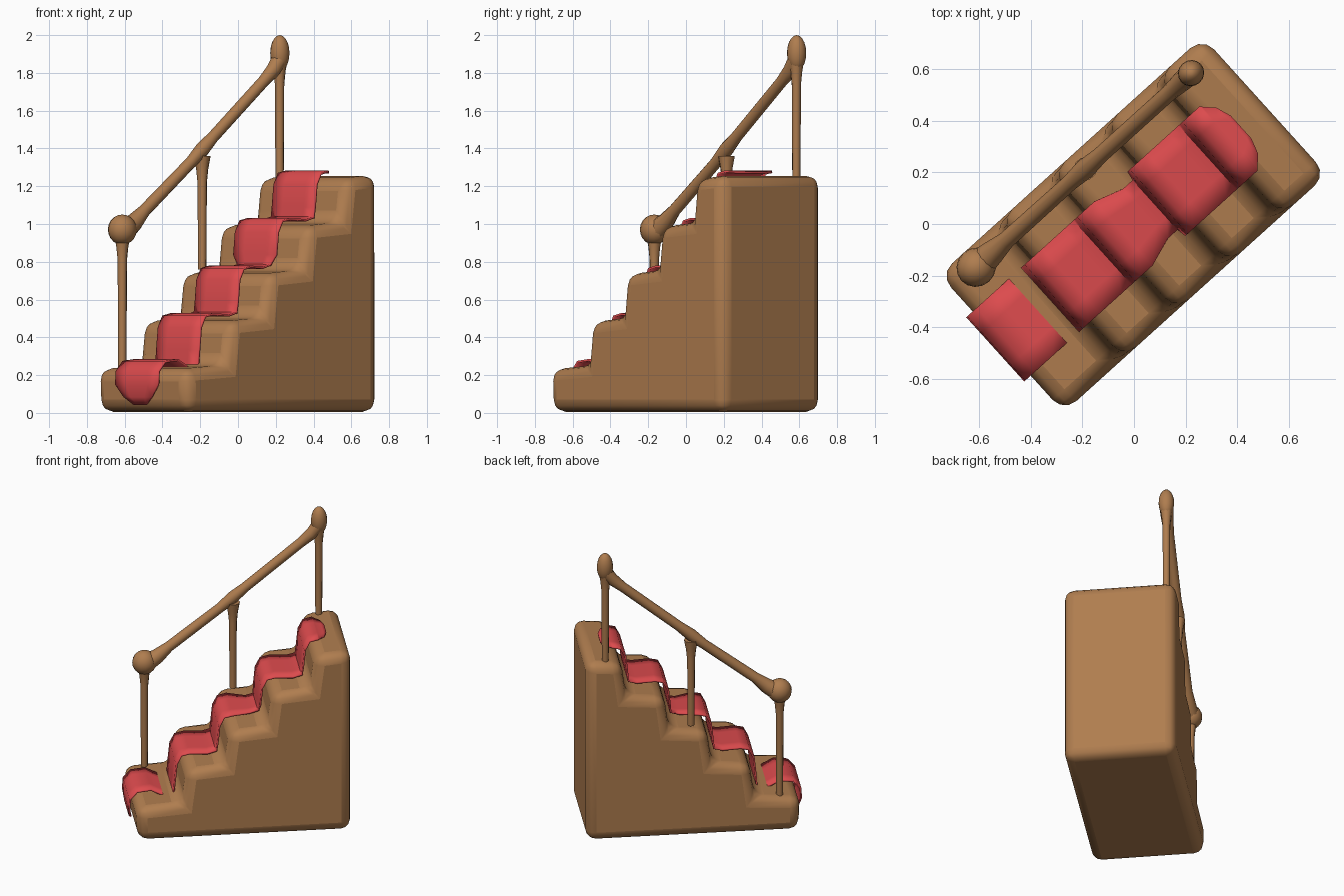
import bpy, bmesh, math
from mathutils import Vector

cube = bpy.data.objects.get("Cube")
if cube:
    bpy.data.objects.remove(cube, do_unlink=True)

TURN = math.radians(42.1)   # the staircase stands turned on the ground
RISERS = [-0.40, -0.125, 0.15, 0.425]
RISE = 0.252
HALF_LEN, HALF_WID = 0.685, 0.36
RAIL_Y = 0.286


def material(name, rgb):
    m = bpy.data.materials.new(name)
    m.use_nodes = True
    m.diffuse_color = (*rgb, 1)
    m.node_tree.nodes["Principled BSDF"].inputs["Base Color"].default_value = (*rgb, 1)
    return m


WOOD = material("warm brown wood", (0.43, 0.205, 0.078))
RED = material("red carpet", (0.72, 0.07, 0.075))


def finish(ob, mat, angle=60):
    ob.data.materials.clear()
    ob.data.materials.append(mat)
    ob.rotation_euler.z = TURN
    bpy.ops.object.select_all(action='DESELECT')
    ob.select_set(True)
    bpy.context.view_layer.objects.active = ob
    if ob.type == 'CURVE':
        bpy.ops.object.convert(target='MESH')
    bpy.ops.object.shade_smooth_by_angle(angle=math.radians(angle))
    return ob


def add_mesh(name, bm):
    bmesh.ops.recalc_face_normals(bm, faces=bm.faces[:])
    me = bpy.data.meshes.new(name)
    bm.to_mesh(me)
    bm.free()
    ob = bpy.data.objects.new(name, me)
    bpy.context.collection.objects.link(ob)
    return ob


# Stair block: stepped side profile pushed across the width, then softened
profile = [(HALF_LEN, 0.005), (-HALF_LEN, 0.005), (-HALF_LEN - 0.01, RISE - 0.02)]
for i, r in enumerate(RISERS):
    z = RISE * (i + 1)
    profile += [(r, z), (r + 0.03, z + RISE - 0.02)]
profile.append((HALF_LEN, RISE * 5))
bm = bmesh.new()
side = bm.faces.new([bm.verts.new((x, -HALF_WID, z)) for x, z in profile])
push = bmesh.ops.extrude_face_region(bm, geom=[side])
bmesh.ops.translate(bm, vec=(0, 2 * HALF_WID, 0),
                    verts=[g for g in push["geom"] if isinstance(g, bmesh.types.BMVert)])
stairs = add_mesh("stair_block", bm)
bev = stairs.modifiers.new("soft edges", 'BEVEL')
bev.width, bev.segments, bev.limit_method = 0.065, 3, 'ANGLE'
finish(stairs, WOOD)

# Carpet runner: path of (along, height, half width) draped over the steps
W = 0.168
path = [(-0.695, 0.045, 0.05), (-0.712, 0.085, 0.11), (-0.72, 0.15, W),
        (-0.715, 0.22, W), (-0.67, 0.27, W), (-0.58, 0.28, W)]
for i, r in enumerate(RISERS):
    z = RISE * (i + 1)
    waist = 0.13 if i == 2 else W
    dip = -0.02 if i == 0 else 0.012
    path += [(r - 0.09, z + dip, waist), (r - 0.035, z + dip + 0.015, waist),
             (r - 0.027, z + 0.08, W), (r - 0.015, z + 0.20, W),
             (r + 0.015, z + 0.258, W), (r + 0.07, z + RISE + 0.018, W),
             ]
path += [(0.50, 1.276, 0.16), (0.54, 1.274, 0.12), (0.56, 1.272, 0.06)]
bm = bmesh.new()
rows = [[bm.verts.new((x, w * t, z)) for t in (-1, -0.5, 0, 0.5, 1)] for x, z, w in path]
for a, b in zip(rows, rows[1:]):
    for k in range(4):
        bm.faces.new((a[k], a[k + 1], b[k + 1], b[k]))
carpet = add_mesh("carpet_runner", bm)
thick = carpet.modifiers.new("thickness", 'SOLIDIFY')
thick.thickness, thick.offset = 0.012, 0
finish(carpet, RED)


# Handrail parts: round tubes with a radius at each point
def tube(name, points):
    cu = bpy.data.curves.new(name, 'CURVE')
    cu.dimensions, cu.bevel_depth, cu.bevel_resolution = '3D', 1.0, 3
    cu.use_fill_caps = True
    sp = cu.splines.new('POLY')
    sp.points.add(len(points) - 1)
    for p, (x, z, r) in zip(sp.points, points):
        p.co, p.radius = (x, RAIL_Y, z, 1), r
    ob = bpy.data.objects.new(name, cu)
    bpy.context.collection.objects.link(ob)
    return finish(ob, WOOD)


def knob(name, x, z, size):
    bm = bmesh.new()
    bmesh.ops.create_uvsphere(bm, u_segments=16, v_segments=10, radius=1)
    bmesh.ops.scale(bm, vec=size, verts=bm.verts[:])
    bmesh.ops.translate(bm, vec=(x, RAIL_Y, z), verts=bm.verts[:])
    return finish(add_mesh(name, bm), WOOD)


for name, x, low, high in (("lower_post", -0.567, 0.23, 0.95),
                           ("middle_post", 0.003, 0.76, 1.36),
                           ("upper_post", 0.555, 1.24, 1.88)):
    tube(name, [(x, low, 0.022), (x, high - 0.14, 0.025),
                (x, high - 0.07, 0.032), (x, high, 0.045)])

tube("handrail", [(-0.56, 0.96, 0.06), (-0.48, 1.01, 0.048), (-0.41, 1.07, 0.034),
                  (-0.08, 1.325, 0.032), (0.003, 1.395, 0.04), (0.08, 1.46, 0.032),
                  (0.44, 1.755, 0.032), (0.51, 1.815, 0.04), (0.56, 1.88, 0.045)])

knob("lower_knob", -0.567, 0.97, (0.078, 0.075, 0.08))
knob("upper_knob", 0.557, 1.905, (0.052, 0.05, 0.095))
